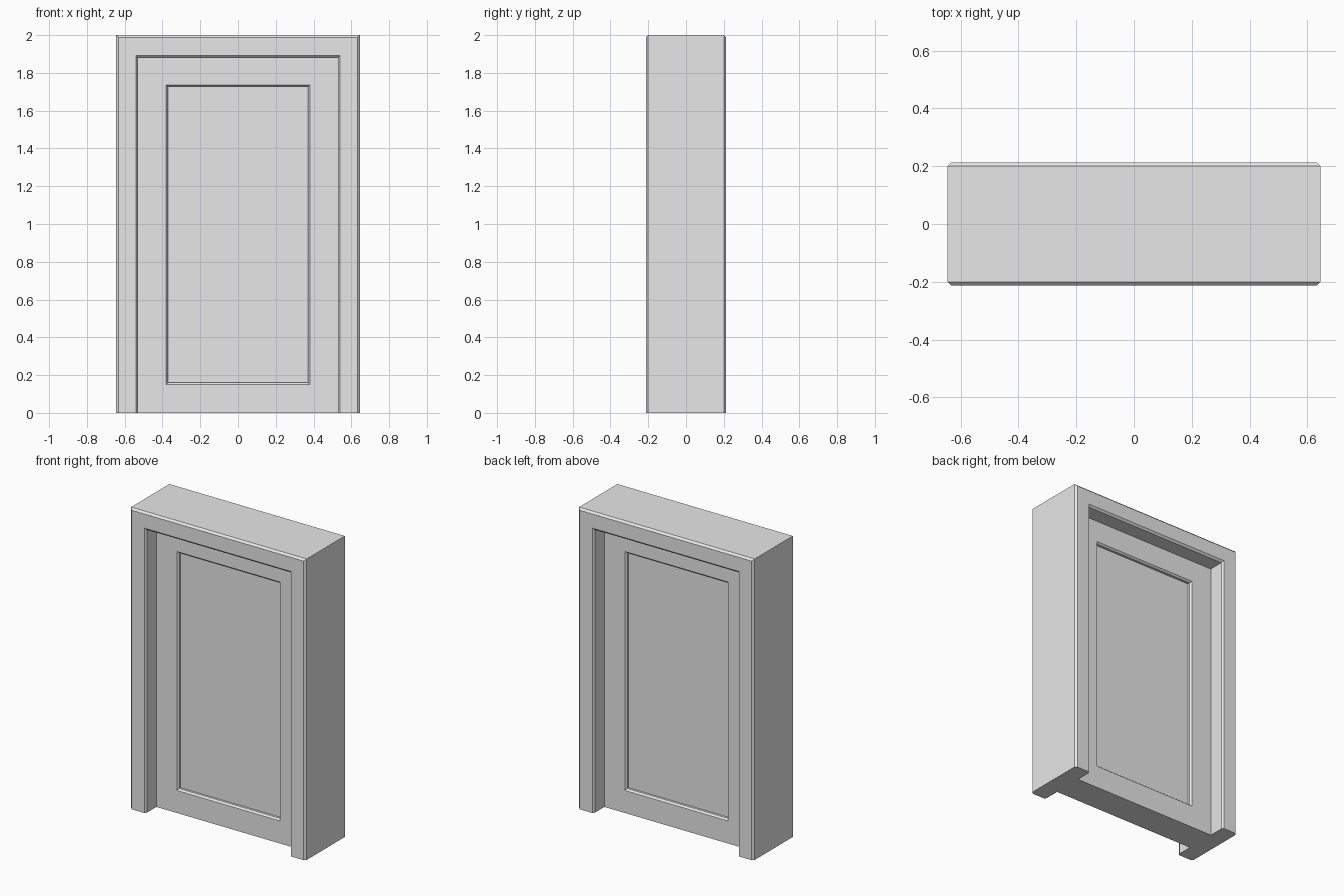
import bpy
import bmesh

cube = bpy.data.objects.get("Cube")
if cube:
    bpy.data.objects.remove(cube, do_unlink=True)

grey = bpy.data.materials.new("light grey")
grey.use_nodes = True
grey.diffuse_color = (0.8, 0.8, 0.8, 1)
grey.node_tree.nodes["Principled BSDF"].inputs["Base Color"].default_value = (0.8, 0.8, 0.8, 1)


def ring(bm, half_width, bottom, top, y):
    """Rectangle of vertices: bottom left, top left, top right, bottom right."""
    w = half_width
    return [bm.verts.new((x, y, z)) for x, z in ((-w, bottom), (-w, top), (w, top), (w, bottom))]


def loft(bm, a, b, sides):
    for i in range(sides):
        j = (i + 1) % 4
        bm.faces.new((a[i], a[j], b[j], b[i]))


def finish(bm, name):
    bmesh.ops.recalc_face_normals(bm, faces=bm.faces)
    mesh = bpy.data.meshes.new(name)
    bm.to_mesh(mesh)
    bm.free()
    mesh.materials.append(grey)
    bpy.context.collection.objects.link(bpy.data.objects.new(name, mesh))


FRONT, SHOULDER, DOOR = 0.213, 0.2, 0.1      # half depths
OPEN_W, OPEN_H = 0.53, 1.88                  # opening size

# Door frame: bevelled arch profile, front half then mirrored back half
profile = [(OPEN_W, OPEN_H, -SHOULDER), (OPEN_W + 0.01, OPEN_H + 0.013, -FRONT),
           (0.632, 1.987, -FRONT), (0.645, 2.0, -SHOULDER)]
profile += [(w, h, -y) for w, h, y in reversed(profile)]
bm = bmesh.new()
rings = [ring(bm, w, 0, h, y) for w, h, y in profile]
for a, b in zip(rings, rings[1:] + rings[:1]):
    loft(bm, a, b, 3)
for foot in (0, 3):
    bm.faces.new([r[foot] for r in rings])
finish(bm, "door_frame")

# Door leaf: slab with a bevelled, sunken panel on both faces
bm = bmesh.new()
edges = []
for side in (-1, 1):
    steps = [ring(bm, OPEN_W, 0, OPEN_H, side * DOOR),
             ring(bm, 0.38, 0.15, 1.737, side * DOOR),
             ring(bm, 0.37, 0.16, 1.727, side * (DOOR - 0.012)),
             ring(bm, 0.37, 0.16, 1.727, side * (DOOR - 0.027))]
    for a, b in zip(steps, steps[1:]):
        loft(bm, a, b, 4)
    bm.faces.new(steps[-1])
    edges.append(steps[0])
loft(bm, edges[0], edges[1], 4)
finish(bm, "door_leaf")
